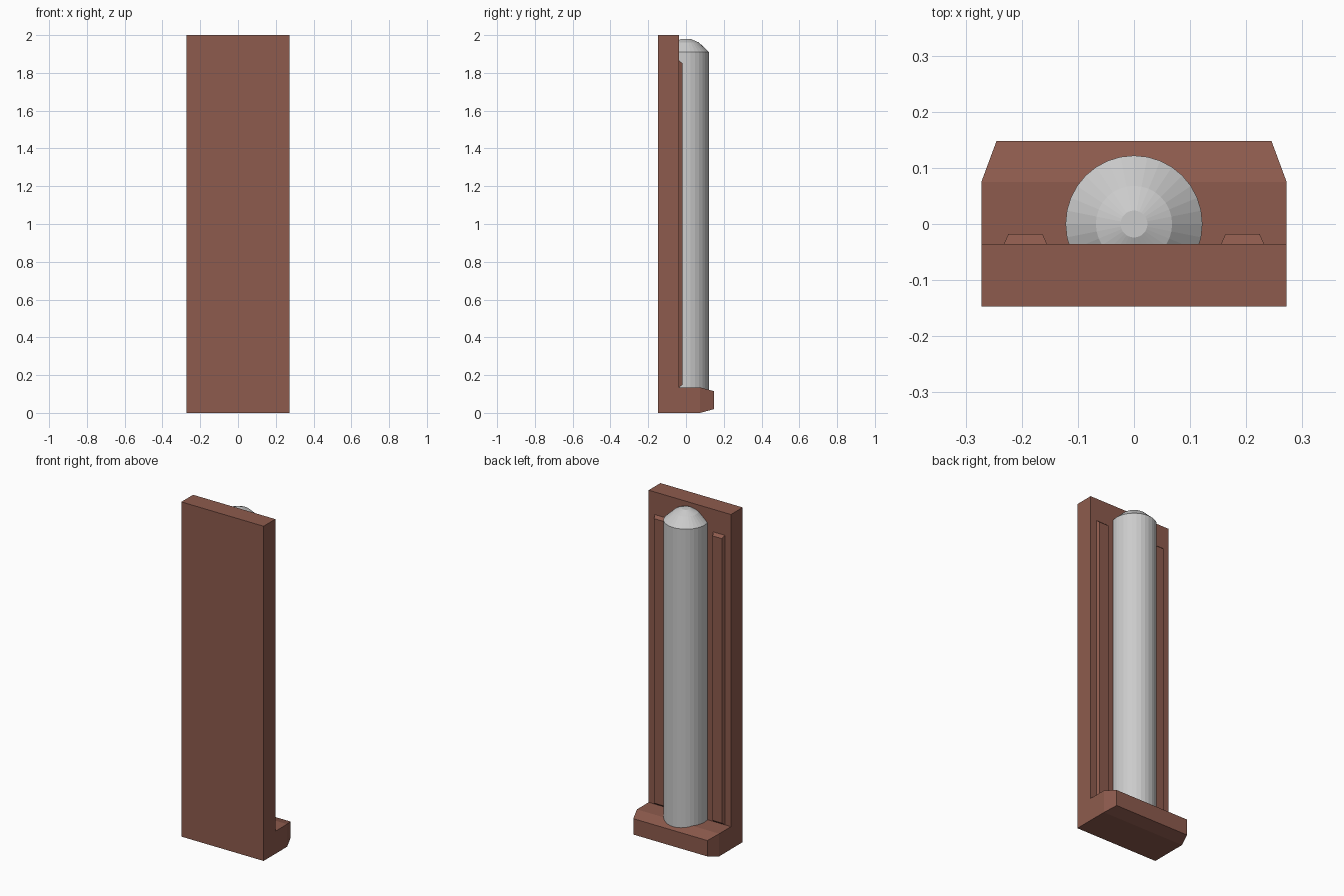
import bpy, bmesh, math
from mathutils import Vector

if "Cube" in bpy.data.objects:
    bpy.data.objects.remove(bpy.data.objects["Cube"])

wood = bpy.data.materials.new("brown")
wood.diffuse_color = (0.27, 0.105, 0.075, 1)
wood.use_nodes = True
wood.node_tree.nodes["Principled BSDF"].inputs["Base Color"].default_value = wood.diffuse_color


def add_object(name, bm, mat=None):
    bmesh.ops.recalc_face_normals(bm, faces=bm.faces)
    me = bpy.data.meshes.new(name)
    bm.to_mesh(me)
    bm.free()
    if mat:
        me.materials.append(mat)
    ob = bpy.data.objects.new(name, me)
    bpy.context.collection.objects.link(ob)
    return ob


def extrude_tapered(bm, face, depth, inset_x, inset_z):
    """Push a +y facing face outward, pulling its border inward."""
    mid = face.calc_center_median()
    new = bmesh.ops.extrude_discrete_faces(bm, faces=[face])["faces"][0]
    for v in new.verts:
        v.co += Vector((-math.copysign(inset_x, v.co.x - mid.x), depth,
                        -math.copysign(inset_z, v.co.z - mid.z)))


# Back board and ledge: one L profile with a tapered ledge nose
W = 0.272
profile = [(-0.147, 0), (0.075, 0), (0.075, 0.135), (-0.036, 0.135), (-0.036, 2), (-0.147, 2)]
bm = bmesh.new()
side = bm.faces.new([bm.verts.new((-W, y, z)) for y, z in profile])
ext = bmesh.ops.extrude_face_region(bm, geom=[side])["geom"]
bmesh.ops.translate(bm, vec=(2 * W, 0, 0), verts=[g for g in ext if isinstance(g, bmesh.types.BMVert)])
nose = next(f for f in bm.faces if all(abs(v.co.y - 0.075) < 1e-5 for v in f.verts))
extrude_tapered(bm, nose, 0.073, 0.027, 0.02)
add_object("board_and_ledge", bm, wood)

# Raised bevelled strips on either side of the column
for name, s in (("left_strip", -1), ("right_strip", 1)):
    bm = bmesh.new()
    pts = [(0.155, 0.135), (0.232, 0.135), (0.232, 1.865), (0.155, 1.865)]
    face = bm.faces.new([bm.verts.new((s * x, -0.036, z)) for x, z in pts])
    extrude_tapered(bm, face, 0.018, 0.008, 0.015)
    add_object(name, bm, wood)

# Round column with a low domed cap
SIDES = 32
rings = [(0.122, 0.1), (0.122, 1.91), (0.068, 1.961), (0.024, 1.98)]
bm = bmesh.new()
loops = [[bm.verts.new((r * math.cos(2 * math.pi * i / SIDES), r * math.sin(2 * math.pi * i / SIDES), z))
          for i in range(SIDES)] for r, z in rings]
for a, b in zip(loops, loops[1:]):
    for i in range(SIDES):
        j = (i + 1) % SIDES
        bm.faces.new((a[i], a[j], b[j], b[i]))
bm.faces.new(loops[0])
bm.faces.new(loops[-1])
add_object("domed_column", bm)
